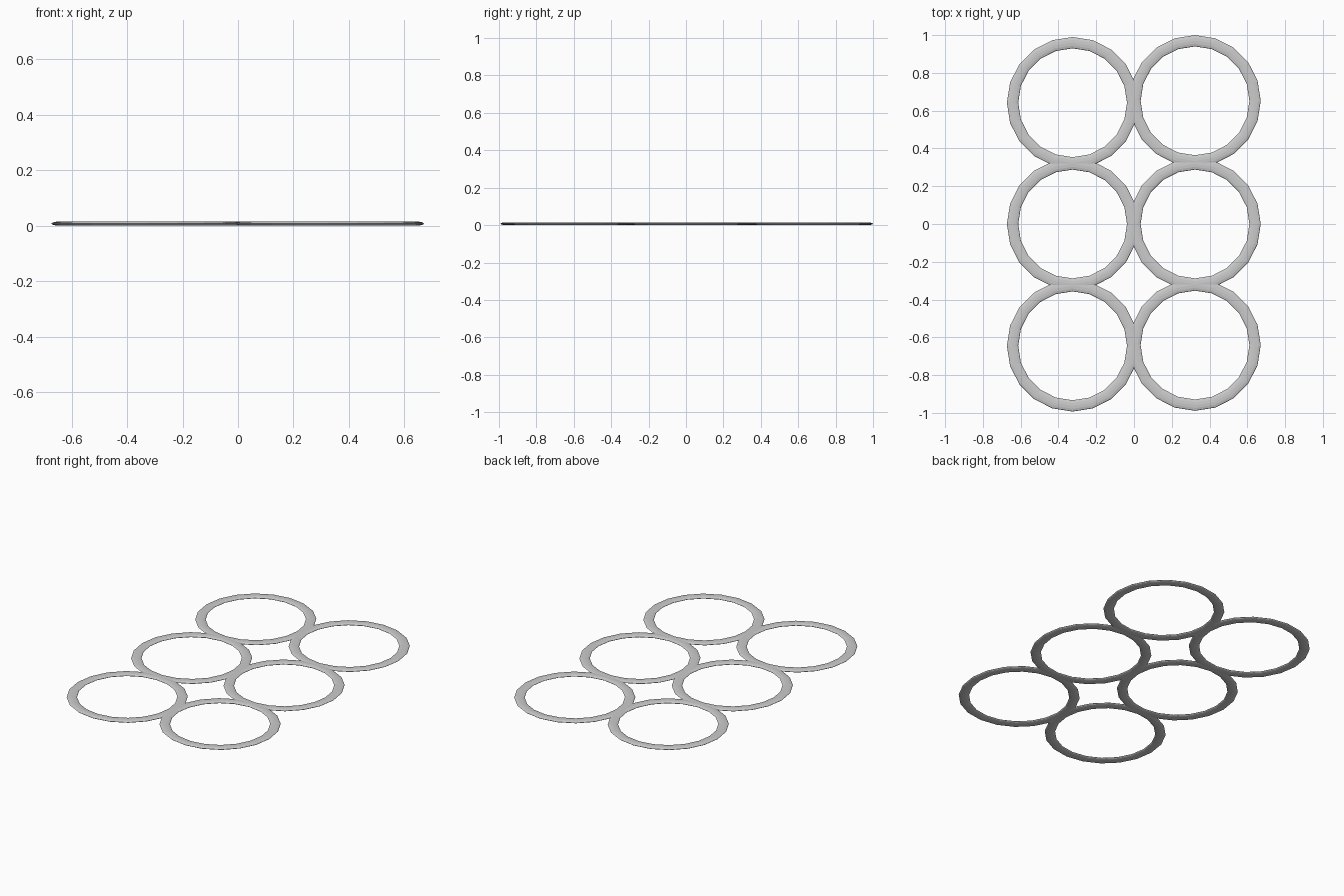
import bpy

if "Cube" in bpy.data.objects:
    bpy.data.objects.remove(bpy.data.objects["Cube"])

# Flattened low-poly ring: a torus squashed in z, resting on the ground
def ring(name, x, y):
    bpy.ops.mesh.primitive_torus_add(major_segments=20, minor_segments=12,
                                     major_radius=0.318, minor_radius=0.03,
                                     location=(x, y, 0.0075))
    ob = bpy.context.object
    ob.name = name
    for v in ob.data.vertices:
        v.co.z *= 0.25
    bpy.ops.object.shade_flat()

# Two columns of three touching rings, slightly uneven rows
rows = {"left": (-0.325, (-0.645, 0.0, 0.642)),
        "right": (0.323, (-0.641, 0.0, 0.652))}
for side, (x, ys) in rows.items():
    for label, y in zip(("front", "middle", "back"), ys):
        ring(f"{label}_{side}_ring", x, y)
